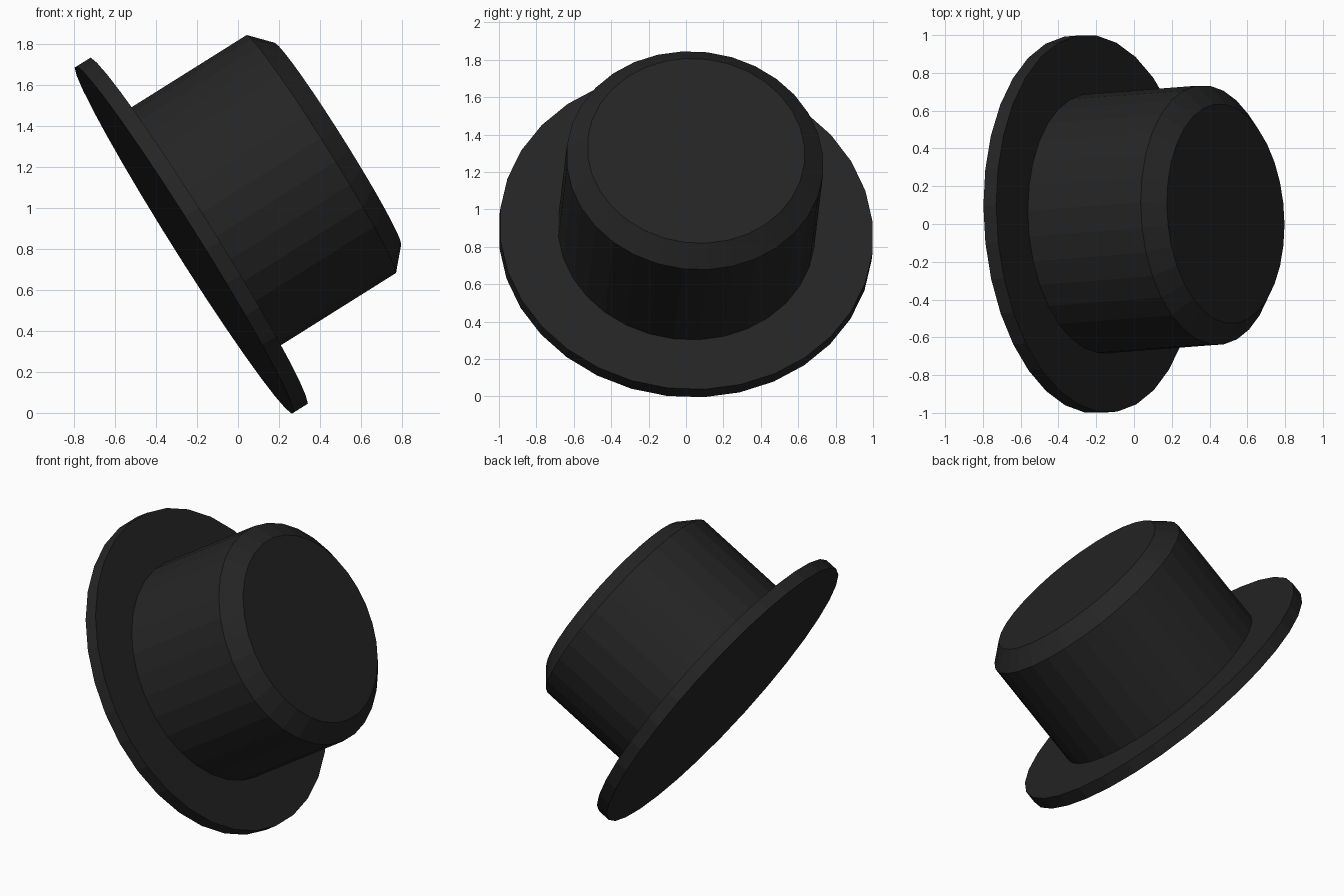
import bpy, bmesh, math
from mathutils import Matrix, Vector

if "Cube" in bpy.data.objects:
    bpy.data.objects.remove(bpy.data.objects["Cube"])

SIDES = 32

# One dark felt colour for the whole hat
felt = bpy.data.materials.new("black_felt")
felt.diffuse_color = (0.018, 0.018, 0.018, 1)
felt.use_nodes = True
felt.node_tree.nodes["Principled BSDF"].inputs["Base Color"].default_value = felt.diffuse_color

# Tilted frame: hat axis, and the direction running downhill across the brim
axis = Vector((0.843, 0.064, 0.529)).normalized()
down = Vector((axis.z, 0, -axis.x)).normalized()
side = axis.cross(down)
frame = Matrix((down, side, axis)).transposed().to_4x4()
frame.translation = Vector((-0.262, -0.003, 0.844))


def turned_part(name, profile):
    """Closed round part from (radius, height) points along the hat axis."""
    bm = bmesh.new()
    rings = []
    for r, h in profile:
        ring = []
        for i in range(SIDES):
            a = 2 * math.pi * (i + 0.5) / SIDES
            ring.append(bm.verts.new((r * math.cos(a), r * math.sin(a), h)))
        rings.append(ring)
    for low, high in zip(rings, rings[1:]):
        for i in range(SIDES):
            j = (i + 1) % SIDES
            bm.faces.new((low[i], low[j], high[j], high[i]))
    bm.faces.new(rings[0][::-1])
    bm.faces.new(rings[-1])
    bm.transform(frame)
    bm.normal_update()
    mesh = bpy.data.meshes.new(name)
    bm.to_mesh(mesh)
    bm.free()
    mesh.materials.append(felt)
    obj = bpy.data.objects.new(name, mesh)
    bpy.context.collection.objects.link(obj)
    return obj


# Flat brim disc
turned_part("brim", [(1.002, 0.0), (1.002, 0.08)])
# Crown with a bevelled top edge, seated slightly into the brim
turned_part("crown", [(0.689, 0.06), (0.689, 0.787), (0.583, 0.884)])
